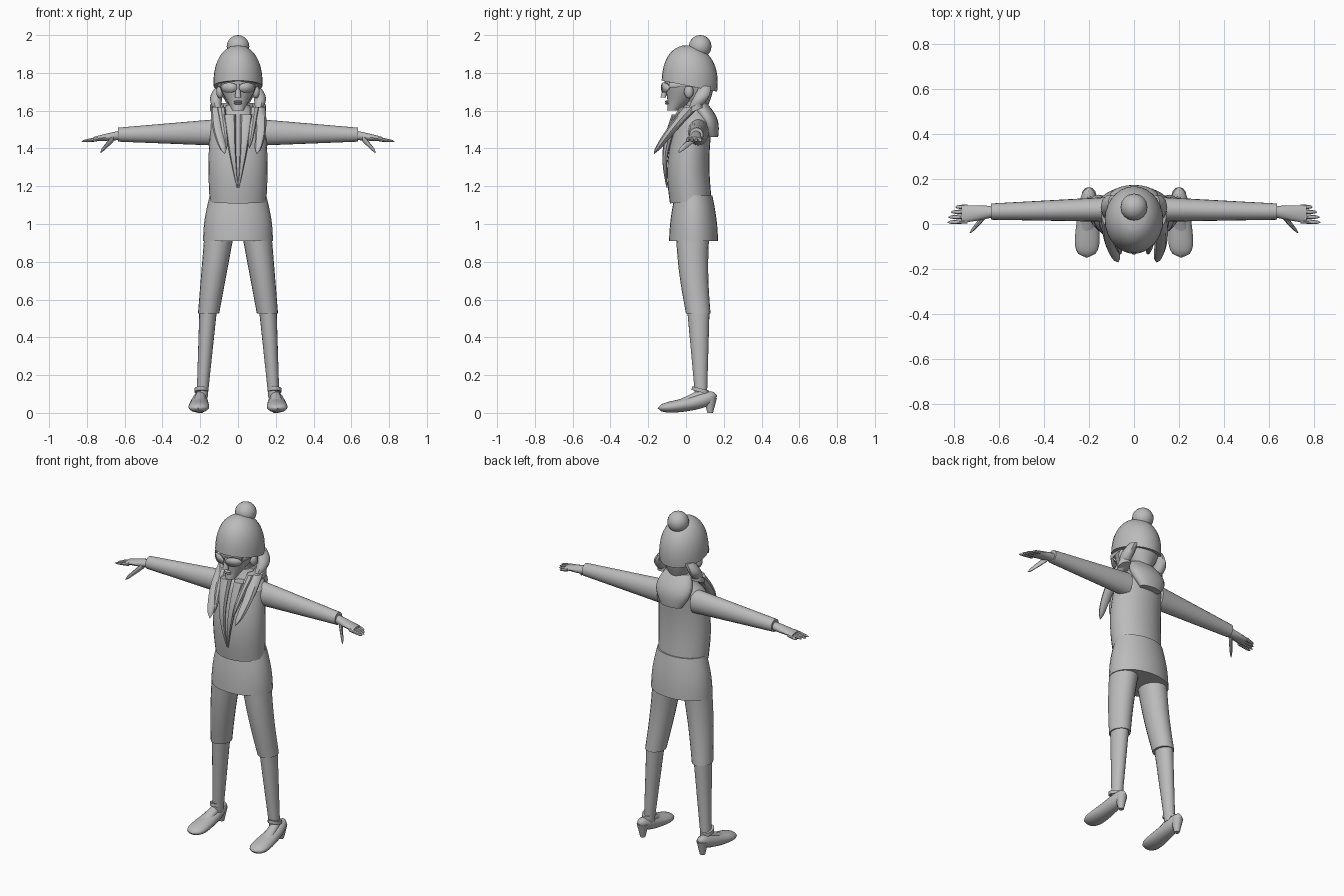
import bpy, bmesh, math
from mathutils import Vector

default_cube = bpy.data.objects.get("Cube")
if default_cube:
    bpy.data.objects.remove(default_cube, do_unlink=True)

grey = bpy.data.materials.new("plain_grey")
grey.use_nodes = True
colour = (.5, .5, .5, 1)
grey.diffuse_color = colour
grey.node_tree.nodes["Principled BSDF"].inputs["Base Color"].default_value = colour

RIGHTWARD, BACKWARD, UPWARD = Vector((1, 0, 0)), Vector((0, 1, 0)), Vector((0, 0, 1))
CROSS_SECTION = {'x': (BACKWARD, UPWARD), 'y': (RIGHTWARD, UPWARD), 'z': (RIGHTWARD, BACKWARD)}
parts = []


# Rules for how a thickness changes along a part, from its start to its end
def straight(t):
    return 1


def dome(t):
    return math.sqrt(1 - t ** 2.5)


def blunt(t):
    return math.sqrt(1 - t ** 6)


def rounded_ends(t):
    return math.sqrt(1 - (2 * t - 1) ** 4)


def swell(amount):
    return lambda t: 1 + amount * math.sin(math.pi * t)


def mix(pair, t):
    return pair[0] + (pair[1] - pair[0]) * t


def finish(name, bm, mirror=False):
    """Turn a bmesh into a named object, optionally mirrored across x."""
    bmesh.ops.recalc_face_normals(bm, faces=bm.faces)
    mesh = bpy.data.meshes.new(name)
    bm.to_mesh(mesh)
    bm.free()
    mesh.materials.append(grey)
    obj = bpy.data.objects.new(name, mesh)
    bpy.context.collection.objects.link(obj)
    if mirror:
        obj.modifiers.new("both_sides", 'MIRROR').use_axis[0] = True
    parts.append(obj)
    return obj


def sweep(name, start, end, wide, deep, shape=straight, bend=(0, 0, 0), axis='z',
          tilt=0, sides=20, steps=12, mirror=False):
    """Carry an ellipse from start to end, bowing by bend and never below the ground."""
    bm = bmesh.new()
    first, second = CROSS_SECTION[axis]
    loops = []
    for i in range(steps + 1):
        t = i / steps
        centre = Vector(start).lerp(Vector(end), t) + Vector(bend) * math.sin(math.pi * t)
        scale = max(shape(t), .02)
        loop = []
        for k in range(sides):
            angle = math.tau * k / sides
            a = mix(wide, t) * scale * math.cos(angle)
            b = mix(deep, t) * scale * math.sin(angle)
            point = centre + first * a + second * b + UPWARD * tilt * b
            point.z = max(point.z, 0)
            loop.append(bm.verts.new(point))
        loops.append(loop)
    for low, high in zip(loops, loops[1:]):
        for k in range(sides):
            n = (k + 1) % sides
            bm.faces.new((low[k], low[n], high[n], high[k]))
    bm.faces.new(loops[0])
    bm.faces.new(loops[-1])
    return finish(name, bm, mirror)


def ball(name, centre, size, mirror=False):
    bm = bmesh.new()
    bmesh.ops.create_uvsphere(bm, u_segments=16, v_segments=10, radius=1)
    bmesh.ops.scale(bm, vec=size, verts=bm.verts)
    bmesh.ops.translate(bm, vec=centre, verts=bm.verts)
    return finish(name, bm, mirror)


# Jacket, hood and skirt
sweep("jacket", start=(0, .025, 1.12), end=(0, .04, 1.53), wide=(.15, .145), deep=(.11, .1),
      shape=swell(.06), bend=(0, -.02, 0), tilt=.1, sides=28)
sweep("jacket_shoulders", start=(0, .04, 1.53), end=(0, .05, 1.6), wide=(.145, .07),
      deep=(.1, .06), shape=swell(.06), tilt=.1, sides=28)
sweep("skirt", start=(0, .04, .91), end=(0, .04, 1.15), wide=(.185, .15), deep=(.13, .1),
      shape=swell(.05), sides=28)
sweep("hood", start=(0, .14, 1.46), end=(0, .07, 1.64), wide=(.07, .08), deep=(.03, .04),
      shape=swell(.5), bend=(0, .01, 0))
sweep("collar", start=(0, .04, 1.54), end=(0, .05, 1.63), wide=(.12, .06), deep=(.08, .06))
sweep("neck", start=(0, .05, 1.56), end=(0, .05, 1.7), wide=(.05, .05), deep=(.05, .05))
sweep("lapel", start=(.045, -.045, 1.58), end=(.003, -.1, 1.19), wide=(.035, .003),
      deep=(.03, .003), bend=(.005, -.035, 0), sides=8, mirror=True)

# Sleeves and hands
sweep("sleeve", start=(.11, .065, 1.485), end=(.635, .055, 1.473), wide=(.055, .036),
      deep=(.07, .037), axis='x', mirror=True)
sweep("palm", start=(.62, .055, 1.47), end=(.765, .043, 1.45), wide=(.024, .037),
      deep=(.025, .011), shape=swell(.1), axis='x', sides=14, mirror=True)
for i, finger in enumerate(("index", "middle", "ring", "little")):
    sweep(finger + "_finger", start=(.74, .013 + .021 * i, 1.45),
          end=(.83 - .004 * i * i, .007 + .023 * i, 1.437), wide=(.011, .008),
          deep=(.011, .007), shape=blunt, axis='x', sides=8, steps=8, mirror=True)
sweep("thumb", start=(.66, .04, 1.455), end=(.73, -.04, 1.38), wide=(.018, .01),
      deep=(.02, .012), shape=blunt, axis='x', sides=8, steps=8, mirror=True)

# Breeches and lower legs
sweep("breeches_leg", start=(.095, .035, .98), end=(.156, .065, .525), wide=(.08, .056),
      deep=(.09, .065), bend=(0, -.01, 0), mirror=True)
sweep("lower_leg", start=(.157, .065, .56), end=(.19, .08, .08), wide=(.047, .029),
      deep=(.06, .031), mirror=True)

# Heeled shoes with an ankle strap
sweep("shoe", start=(.21, -.15, .025), end=(.2, .165, .09), wide=(.064, .036),
      deep=(.028, .045), shape=rounded_ends, bend=(0, 0, -.012), axis='y', steps=18, mirror=True)
sweep("instep", start=(.21, -.055, .045), end=(.194, .1, .1), wide=(.034, .025),
      deep=(.016, .035), axis='y', mirror=True)
sweep("heel", start=(.2, .128, 0), end=(.2, .128, .08), wide=(.015, .033),
      deep=(.015, .036), sides=12, mirror=True)
sweep("ankle_strap", start=(.194, .076, .11), end=(.194, .076, .13), wide=(.036, .036),
      deep=(.046, .045), tilt=-.25, steps=1, mirror=True)

# Head and face
sweep("head", start=(0, -.07, 1.6), end=(0, .015, 1.82), wide=(.03, .1), deep=(.03, .12),
      shape=swell(.4), bend=(0, .025, 0), sides=24)
sweep("nose", start=(0, -.12, 1.67), end=(0, -.11, 1.74), wide=(.017, .008),
      deep=(.016, .008), sides=10)
for name, height in (("upper_lip", 1.648), ("lower_lip", 1.638)):
    ball(name, centre=(0, -.1, height), size=(.022, .012, .006))
ball("ear", centre=(.095, .015, 1.7), size=(.02, .025, .035), mirror=True)
sweep("back_hair", start=(0, .065, 1.62), end=(0, .07, 1.76), wide=(.05, .11),
      deep=(.05, .08), shape=swell(.1))

# Wraparound eyewear, its lenses following the curve of the face
bm = bmesh.new()
rim = []
for k in range(16):
    angle = math.tau * k / 16
    x = .048 + .043 * math.cos(angle)
    rim.append(bm.verts.new((x, 5 * x * x - .132, 1.722 + .027 * math.sin(angle))))
for k in range(7):
    bm.faces.new((rim[k], rim[k + 1], rim[14 - k], rim[15 - k]))
lens = finish("lens", bm, mirror=True)
lens.modifiers.new("thickness", 'SOLIDIFY').thickness = .006
sweep("eyewear_arm", start=(.09, -.09, 1.735), end=(.11, .03, 1.735), wide=(.003, .003),
      deep=(.014, .006), axis='y', sides=8, mirror=True)

# Knitted hat with a bobble
sweep("hat", start=(0, .018, 1.73), end=(0, .035, 1.945), wide=(.13, .13), deep=(.147, .15),
      shape=dome, tilt=-.2, sides=28, steps=18)
ball("hat_bobble", centre=(0, .075, 1.94), size=(.06, .06, .06))

# Bunches of hair, tied and falling over the chest
sweep("hair_bunch", start=(.09, .1, 1.73), end=(.11, .04, 1.61), wide=(.024, .022),
      deep=(.03, .03), shape=swell(.4), bend=(.015, .01, 0), sides=10, mirror=True)
sweep("hair_tie", start=(.112, .05, 1.6), end=(.112, .05, 1.63), wide=(.036, .036),
      deep=(.04, .04), tilt=.4, sides=10, steps=1, mirror=True)
for name, side, tip in (("left", 1, .1), ("right", -1, .07)):
    sweep(name + "_outer_tail", start=(side * .11, .03, 1.62), end=(side * tip, -.17, 1.37),
          wide=(.034, .024), deep=(.04, .02), shape=blunt, bend=(side * .015, 0, .01), sides=8)
    sweep(name + "_inner_tail", start=(side * .09, 0, 1.62), end=(side * .06, -.135, 1.4),
          wide=(.024, .012), deep=(.03, .012), shape=blunt, bend=(0, -.01, 0), sides=8)

# Smooth shading with sharp hems
bpy.ops.object.select_all(action='DESELECT')
for obj in parts:
    obj.select_set(True)
bpy.context.view_layer.objects.active = parts[0]
bpy.ops.object.shade_smooth_by_angle(angle=math.radians(42))
